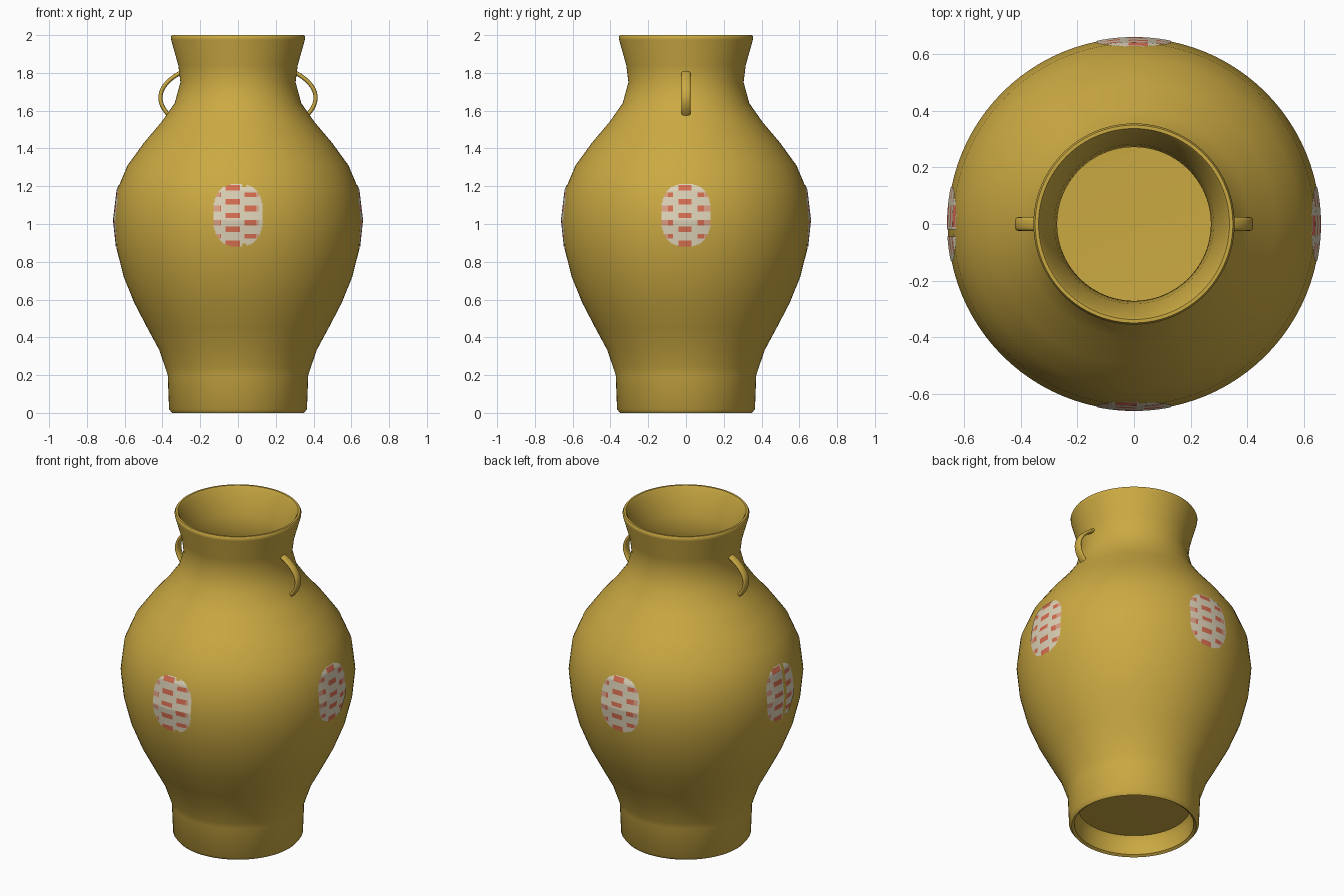
import bpy, bmesh, math
from mathutils import Vector
from mathutils.geometry import interpolate_bezier

if "Cube" in bpy.data.objects:
    bpy.data.objects.remove(bpy.data.objects["Cube"])


def material(name, rgb):
    m = bpy.data.materials.new(name)
    m.diffuse_color = (*rgb, 1)
    m.use_nodes = True
    m.node_tree.nodes["Principled BSDF"].inputs["Base Color"].default_value = m.diffuse_color
    return m


OCHRE = material("ochre_glaze", (0.60, 0.40, 0.055))
CREAM = material("cream_paint", (0.74, 0.66, 0.49))
PINK = material("pink_paint", (0.74, 0.36, 0.24))
RED = material("red_paint", (0.70, 0.16, 0.085))


def finish(bm, name, mats, angle=40):
    bmesh.ops.recalc_face_normals(bm, faces=bm.faces)
    me = bpy.data.meshes.new(name)
    bm.to_mesh(me)
    bm.free()
    for m in mats:
        me.materials.append(m)
    ob = bpy.data.objects.new(name, me)
    bpy.context.collection.objects.link(ob)
    bpy.ops.object.select_all(action='DESELECT')
    ob.select_set(True)
    bpy.context.view_layer.objects.active = ob
    bpy.ops.object.shade_smooth_by_angle(angle=math.radians(angle))
    return ob


# Outer profile (radius, height), then inside wall, floor and hollow foot
OUTER = [(0.350, 0.0), (0.365, 0.02), (0.372, 0.20), (0.385, 0.24), (0.418, 0.335),
         (0.480, 0.45), (0.548, 0.58), (0.605, 0.72), (0.643, 0.87), (0.659, 1.02),
         (0.640, 1.18), (0.585, 1.31), (0.498, 1.43), (0.405, 1.54), (0.335, 1.64),
         (0.305, 1.75), (0.316, 1.84), (0.354, 1.975), (0.356, 1.99), (0.350, 2.0)]
INNER = [(0.338, 2.0), (0.328, 1.985)] + [(r - 0.033, z) for r, z in OUTER[-4:2:-1]] + [(0.335, 0.16), (0, 0.15)]
FOOT = [(0, 0.125), (0.315, 0.12), (0.33, 0.09), (0.335, 0.01)]


def radius_at(z):
    for (r0, z0), (r1, z1) in zip(OUTER, OUTER[1:]):
        if z0 <= z <= z1:
            return r0 + (r1 - r0) * (z - z0) / (z1 - z0)


# Vase body, turned on a lathe
SEG = 96
bm = bmesh.new()
rings = []
for r, z in FOOT + OUTER + INNER:
    if r == 0:
        rings.append([bm.verts.new((0, 0, z))] * SEG)
    else:
        rings.append([bm.verts.new((r * math.cos(a), r * math.sin(a), z))
                      for a in (2 * math.pi * i / SEG for i in range(SEG))])
for lo, hi in zip(rings, rings[1:]):
    for i in range(SEG):
        j = (i + 1) % SEG
        bm.faces.new(list(dict.fromkeys((lo[i], lo[j], hi[j], hi[i]))))
finish(bm, "vase_body", [OCHRE], 50)


# Strap handles, an oval swept along a curve
def handle(name, side):
    path = interpolate_bezier(Vector((0.295, 0, 1.805)), Vector((0.37, 0, 1.77)),
                              Vector((0.478, 0, 1.68)), Vector((0.355, 0, 1.565)), 20)
    bm = bmesh.new()
    loops = []
    for i, p in enumerate(path):
        t = (path[min(i + 1, 19)] - path[max(i - 1, 0)]).normalized()
        n = Vector((-t.z, 0, t.x))
        ring = []
        for k in range(16):
            a = 2 * math.pi * k / 16
            c, s = math.cos(a), math.sin(a)
            # squarish oval section
            v = p + n * 0.011 * c + Vector((0, 0.024 * math.copysign(abs(s) ** 0.6, s), 0))
            ring.append(bm.verts.new((v.x * side, v.y, v.z)))
        loops.append(ring)
    for a, b in zip(loops, loops[1:]):
        for k in range(16):
            bm.faces.new((a[k], a[(k + 1) % 16], b[(k + 1) % 16], b[k]))
    bm.faces.new(loops[0])
    bm.faces.new(loops[-1])
    finish(bm, name, [OCHRE])


handle("handle_right", 1)
handle("handle_left", -1)


# Painted patches: thin curved sheets with staggered dashes
def patch(name, turn, shift, gap):
    step, zc, hw, hh = 0.005, 1.047, 0.132, 0.165
    bm = bmesh.new()
    verts = {}

    def vert(i, j):
        if (i, j) not in verts:
            u, z = i * step, zc + j * step
            r = radius_at(z) + 0.003
            a = turn - math.pi / 2 + u / r
            verts[i, j] = bm.verts.new((r * math.cos(a), r * math.sin(a), z))
        return verts[i, j]

    for i in range(-27, 27):
        for j in range(-34, 34):
            u, v = (i + 0.5) * step, (j + 0.5) * step
            edge = abs(u / hw) ** 2.6 + abs(v / hh) ** 2.6
            if edge > 1 or (abs(u - 0.033) < 0.011 and abs(v) > gap):
                continue
            f = bm.faces.new((vert(i, j), vert(i + 1, j), vert(i + 1, j + 1), vert(i, j + 1)))
            # dash columns, every second one half a row lower
            col = round((u - shift) / 0.1)
            du = u - shift - col * 0.1
            row = (zc + v - 1.045 - (0.037 if col % 2 else 0)) / 0.0735
            dv = (row - round(row)) * 0.0735
            if abs(du) < 0.036 and abs(dv) < 0.014:
                f.material_index = 1 if abs(u) > 0.095 else 2
    finish(bm, name, [CREAM, PINK, RED])


for name, turn, shift, gap in (("front_patch", 0, -0.028, 0.15), ("right_patch", 90, -0.004, 1),
                               ("back_patch", 180, -0.015, 1), ("left_patch", 270, -0.028, 0.0)):
    patch(name, math.radians(turn), shift, gap)
